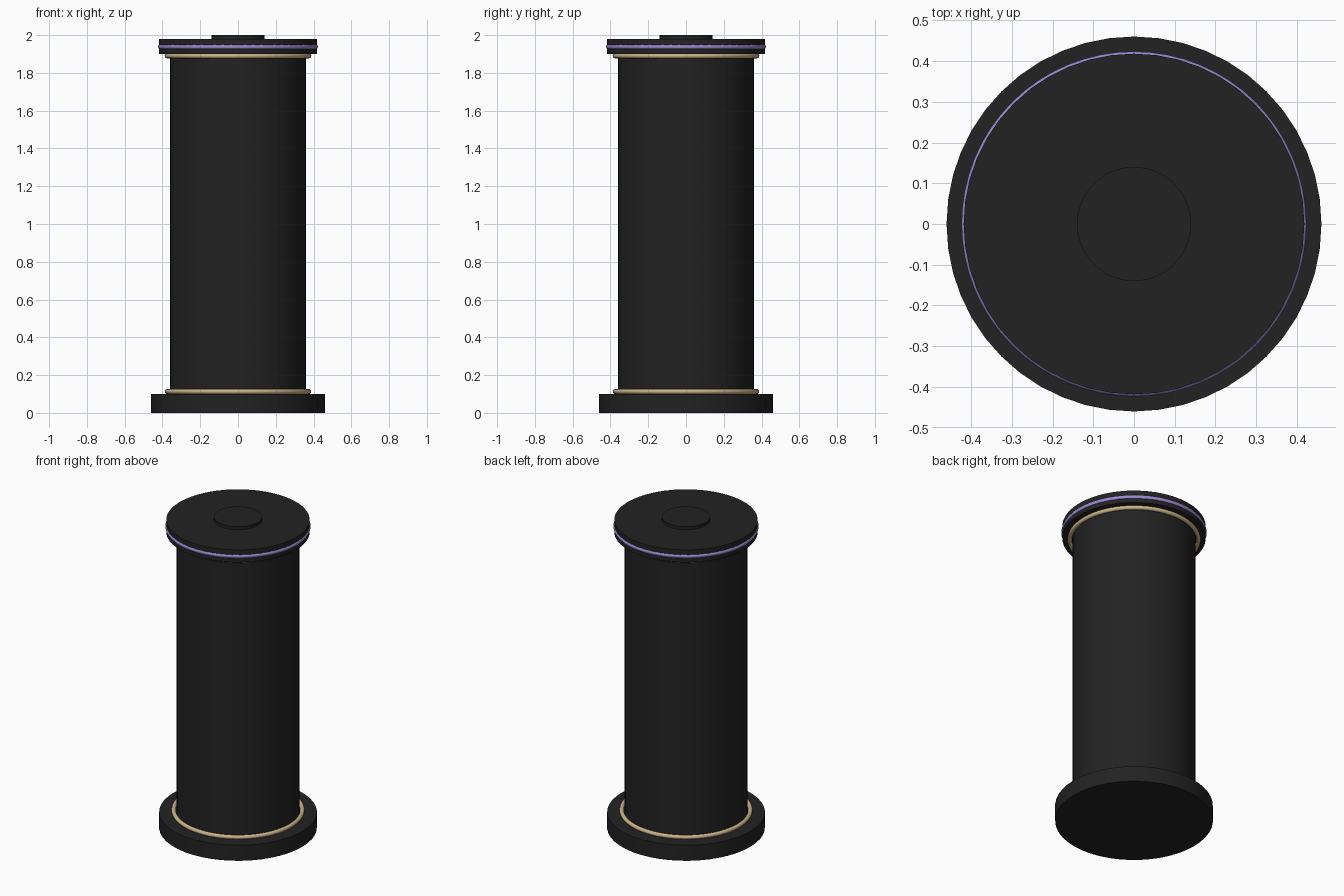
import bpy, math

if "Cube" in bpy.data.objects:
    bpy.data.objects.remove(bpy.data.objects["Cube"])


def material(name, rgb):
    m = bpy.data.materials.new(name)
    m.diffuse_color = (*rgb, 1.0)
    m.use_nodes = True
    m.node_tree.nodes["Principled BSDF"].inputs["Base Color"].default_value = m.diffuse_color
    return m


black = material("matte black", (0.016, 0.016, 0.016))
gold = material("pale gold", (0.60, 0.45, 0.25))
purple = material("soft purple", (0.33, 0.25, 0.65))


def finish(name, mat):
    ob = bpy.context.object
    ob.name = name
    ob.data.materials.append(mat)
    bpy.ops.object.shade_smooth_by_angle(angle=math.radians(35))


def disc(name, radius, z0, z1, mat):
    bpy.ops.mesh.primitive_cylinder_add(vertices=48, radius=radius, depth=z1 - z0,
                                        location=(0, 0, (z0 + z1) / 2))
    finish(name, mat)


def ring(name, radius, thickness, z, mat):
    bpy.ops.mesh.primitive_torus_add(major_segments=64, minor_segments=12,
                                     major_radius=radius, minor_radius=thickness,
                                     location=(0, 0, z))
    finish(name, mat)


# Foot, column and lid
disc("base", 0.46, 0.0, 0.10, black)
disc("column", 0.36, 0.10, 1.90, black)
disc("lid", 0.418, 1.90, 1.98, black)
disc("top_button", 0.14, 1.98, 2.0, black)

# Trim rings
ring("lower_gold_ring", 0.375, 0.013, 0.113, gold)
ring("upper_gold_ring", 0.375, 0.013, 1.89, gold)
ring("purple_ring", 0.41, 0.0135, 1.938, purple)
